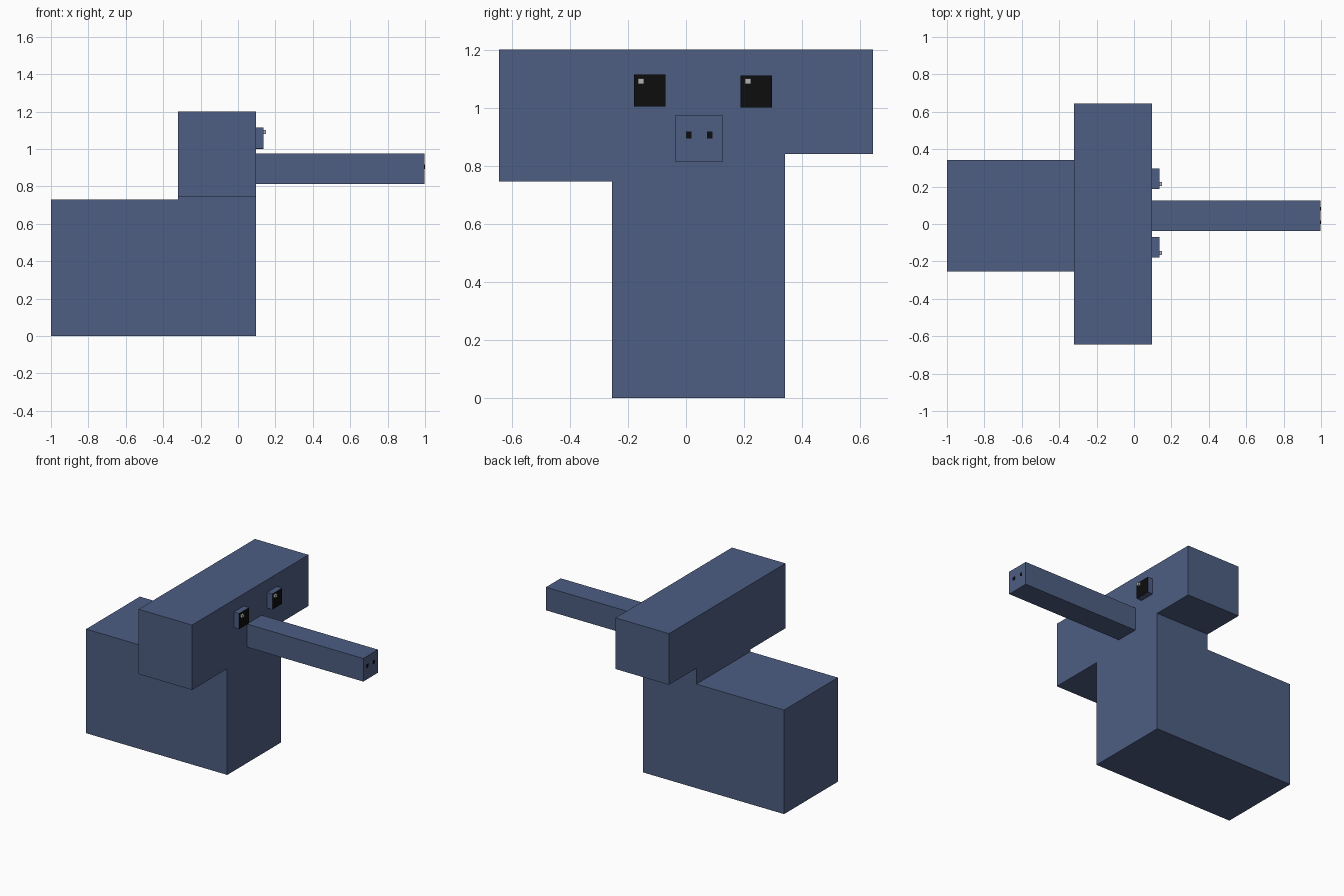
import bpy, bmesh
from mathutils import Vector

if "Cube" in bpy.data.objects:
    bpy.data.objects.remove(bpy.data.objects["Cube"])


def material(name, rgb):
    m = bpy.data.materials.new(name)
    m.diffuse_color = (*rgb, 1)
    m.use_nodes = True
    m.node_tree.nodes["Principled BSDF"].inputs["Base Color"].default_value = m.diffuse_color
    return m


BLUE = material("blue_skin", (0.075, 0.112, 0.227))
BLACK = material("black", (0.004, 0.004, 0.004))
GLINT = material("glint_grey", (0.45, 0.45, 0.45))


def finish(name, bm, mats):
    bmesh.ops.recalc_face_normals(bm, faces=bm.faces[:])
    me = bpy.data.meshes.new(name)
    bm.to_mesh(me)
    bm.free()
    for m in mats:
        me.materials.append(m)
    ob = bpy.data.objects.new(name, me)
    bpy.context.collection.objects.link(ob)
    return ob


def box_bm(x, y, z):
    bm = bmesh.new()
    bmesh.ops.create_cube(bm, size=1)
    for v in bm.verts:
        v.co = [r[0] if c < 0 else r[1] for c, r in zip(v.co, (x, y, z))]
    bm.normal_update()
    return bm


def box(name, x, y, z, mat, front=None):
    """Box from ranges; front optionally recolours the +x face."""
    bm = box_bm(x, y, z)
    if front:
        for f in bm.faces:
            f.material_index = int(f.normal.x > 0.9)
    return finish(name, bm, [mat] + ([front] if front else []))


def extrude(bm, faces, axis, value):
    """Extrude faces until they reach a coordinate on one axis."""
    new = bmesh.ops.extrude_face_region(bm, geom=faces)["geom"]
    for v in new:
        if isinstance(v, bmesh.types.BMVert):
            v.co[axis] = value
    old = [f for f in faces if f.is_valid]
    if old:
        bmesh.ops.delete(bm, geom=old, context='FACES_ONLY')
    bmesh.ops.recalc_face_normals(bm, faces=bm.faces[:])
    return [f for f in new if isinstance(f, bmesh.types.BMFace)]


def pick(bm, normal, test):
    n = Vector(normal)
    return [f for f in bm.faces
            if f.normal.dot(n) > 0.9 and test(f.calc_center_median())]


FACE = 0.095   # x of the flat front of the face

# Body with head and uneven ears, extruded from one block
bm = box_bm((-1, -0.32), (-0.255, 0.341), (0, 0.73))
extrude(bm, pick(bm, (1, 0, 0), lambda c: True), 0, FACE)
top = pick(bm, (0, 0, 1), lambda c: c.x > -0.32)
for z in (0.745, 0.841, 1.2):
    top = extrude(bm, top, 2, z)
extrude(bm, pick(bm, (0, -1, 0), lambda c: c.z > 0.75), 1, -0.645)
extrude(bm, pick(bm, (0, 1, 0), lambda c: c.z > 0.85), 1, 0.645)
bmesh.ops.dissolve_limit(bm, angle_limit=0.01, verts=bm.verts[:], edges=bm.edges[:])
finish("body_and_head", bm, [BLUE])

# Trunk
box("trunk", (FACE, 0.998), (-0.037, 0.126), (0.813, 0.975), BLUE)

# Nostrils on the trunk tip
for side, y in (("left", 0.0), ("right", 0.073)):
    box("nostril_" + side, (0.996, 1.0), (y, y + 0.019), (0.894, 0.917), BLACK)

# Eyes with a dark front and a small raised glint
for side, y, z, gy in (("left", -0.18, 1.004, -0.165), ("right", 0.187, 1.001, 0.203)):
    box("eye_" + side, (FACE, 0.135), (y, y + 0.11), (z, z + 0.11), BLUE, BLACK)
    box("eye_glint_" + side, (0.135, 0.15), (gy, gy + 0.021),
        (1.081, 1.101), GLINT)
